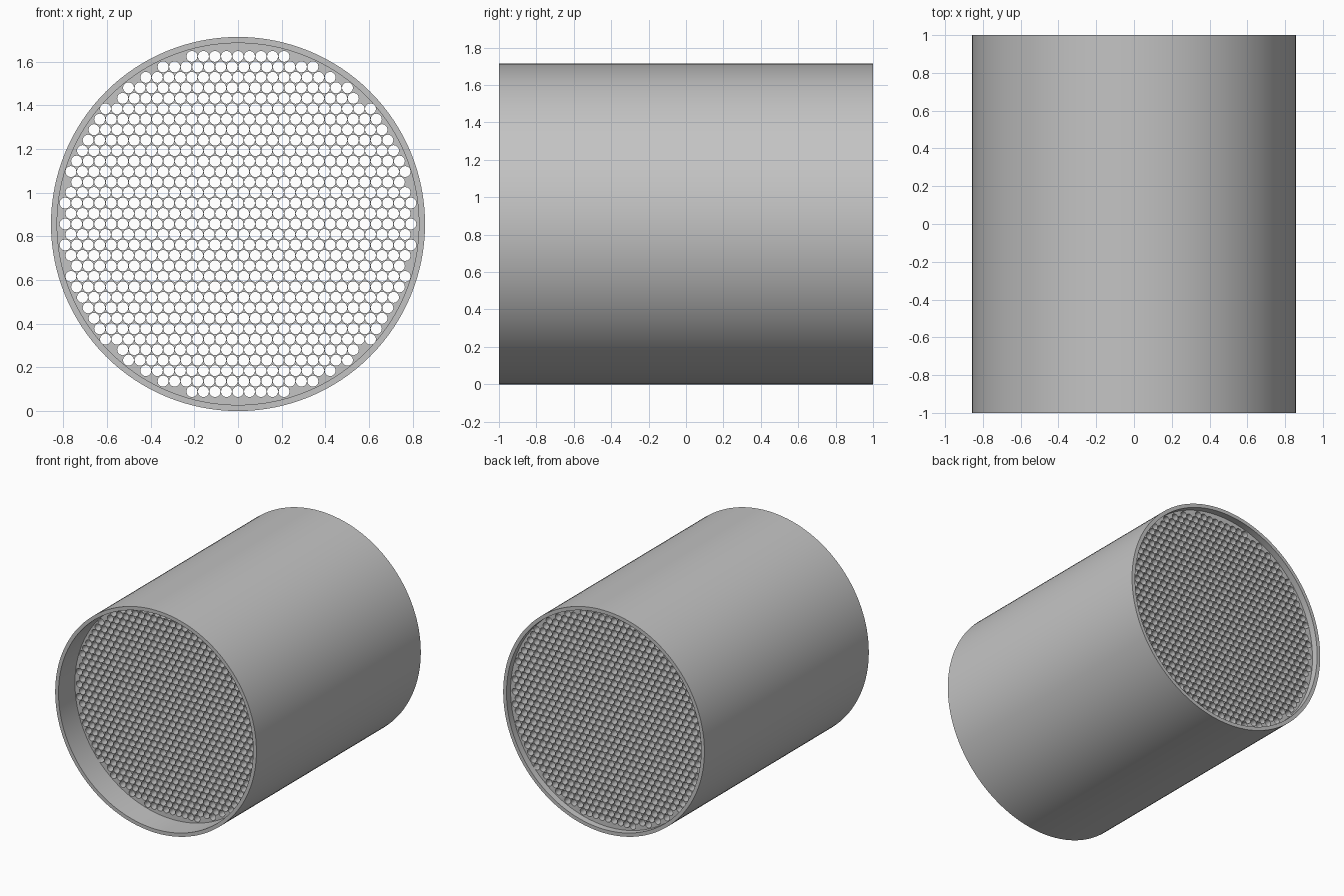
import bpy
import bmesh
from math import cos, sin, tau, hypot
from mathutils import Vector
from mathutils.geometry import delaunay_2d_cdt

if "Cube" in bpy.data.objects:
    bpy.data.objects.remove(bpy.data.objects["Cube"])

OUTER, INNER = 0.857, 0.829
PITCH_X, PITCH_Z, HOLE = 0.0528, 0.048, 0.0255
SIDES, ROUND = 12, 128

grey = bpy.data.materials.new("plain grey")
grey.use_nodes = True
grey.diffuse_color = (0.55, 0.55, 0.55, 1)
grey.node_tree.nodes["Principled BSDF"].inputs["Base Color"].default_value = grey.diffuse_color


def circle(cx, cz, r, n):
    return [Vector((cx + r * sin(tau * i / n), cz + r * cos(tau * i / n))) for i in range(n)]


def finish(bm, name):
    bmesh.ops.recalc_face_normals(bm, faces=bm.faces)
    mesh = bpy.data.meshes.new(name)
    bm.to_mesh(mesh)
    bm.free()
    mesh.materials.append(grey)
    obj = bpy.data.objects.new(name, mesh)
    bpy.context.collection.objects.link(obj)
    bpy.ops.object.select_all(action="DESELECT")
    obj.select_set(True)
    bpy.context.view_layer.objects.active = obj
    bpy.ops.object.shade_smooth_by_angle(angle=0.6)


# Outer tube: four rings joined into a closed wall
bm = bmesh.new()
rings = [[bm.verts.new((p.x, y, p.y)) for p in circle(0, OUTER, r, ROUND)]
         for r, y in ((OUTER, -1), (OUTER, 1), (INNER, 1), (INNER, -1))]
for k in range(4):
    a, b = rings[k], rings[(k + 1) % 4]
    for i in range(ROUND):
        j = (i + 1) % ROUND
        bm.faces.new((a[i], a[j], b[j], b[i]))
finish(bm, "outer_tube")

# Honeycomb core: staggered holes packed inside the tube
loops = []
for row in range(-16, 17):
    for col in range(-16, 17):
        x, z = (col + 0.5 * (row % 2)) * PITCH_X, row * PITCH_Z
        if hypot(x, z) < 0.805:
            loops.append(circle(x, OUTER + z, HOLE, SIDES))
hole_points = len(loops) * SIDES
loops.append(circle(0, OUTER, INNER + 0.001, ROUND))

points, edges = [], []
for loop in loops:
    start, n = len(points), len(loop)
    points += loop
    edges += [(start + i, start + (i + 1) % n) for i in range(n)]
verts, _, faces, origins, _, _ = delaunay_2d_cdt(points, edges, [], 0, 1e-6)


def in_hole(face):
    ids = [origins[i][0] for i in face]
    return max(ids) < hole_points and len({i // SIDES for i in ids}) == 1


# Extrude the pierced disc along the tube
bm = bmesh.new()
bv = [bm.verts.new((v.x, -0.8, v.y)) for v in verts]
for face in faces:
    if not in_hole(face):
        bm.faces.new([bv[i] for i in face])
result = bmesh.ops.extrude_face_region(bm, geom=bm.faces[:], use_keep_orig=True)
moved = [g for g in result["geom"] if isinstance(g, bmesh.types.BMVert)]
bmesh.ops.translate(bm, verts=moved, vec=(0, 1.75, 0))
finish(bm, "honeycomb_core")
